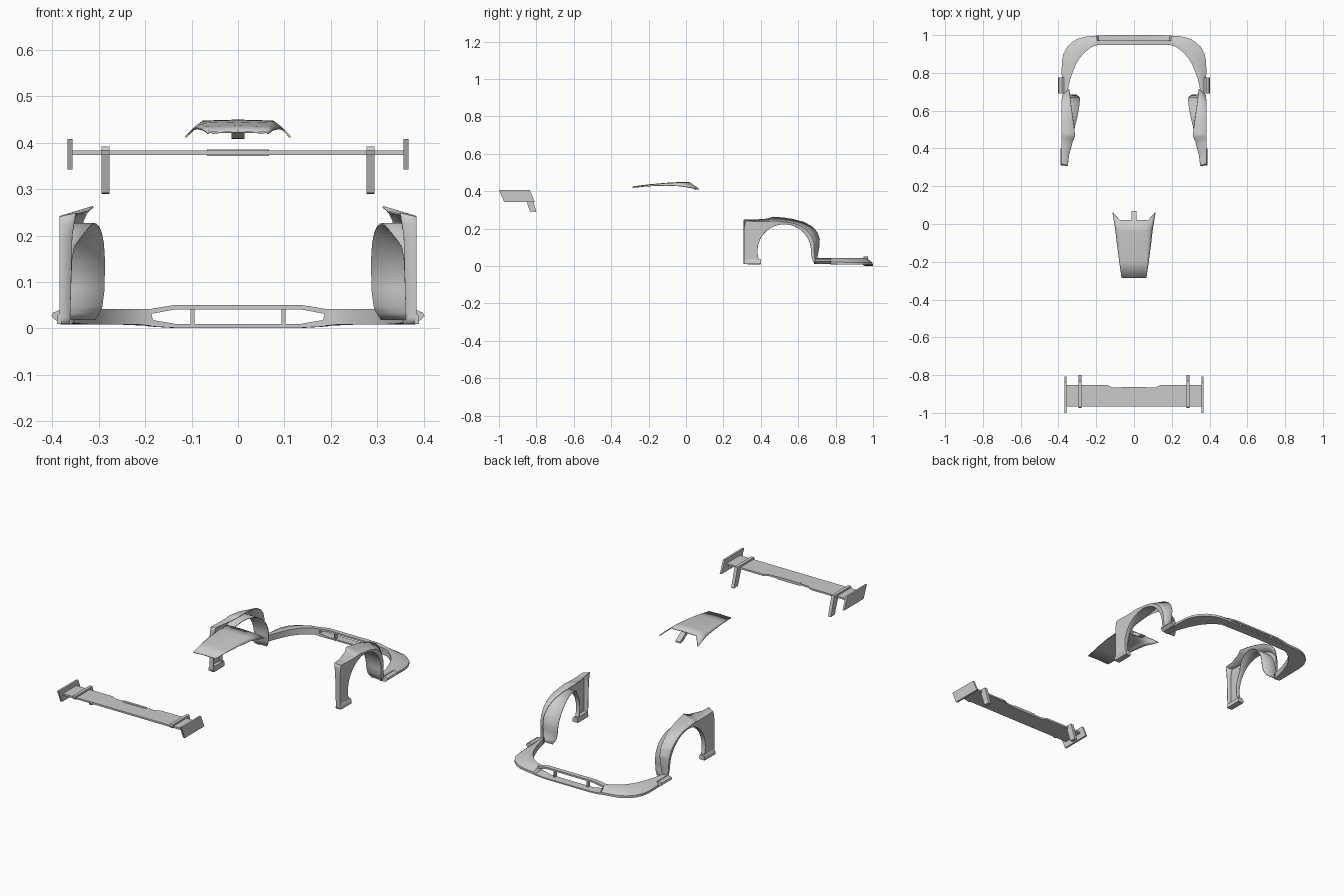
import bpy
from math import radians, cos, sin


def make(name, verts, faces, mirror=False, solid=0, angle=35):
    me = bpy.data.meshes.new(name)
    me.from_pydata(verts, [], faces)
    ob = bpy.data.objects.new(name, me)
    bpy.context.collection.objects.link(ob)
    # consistent normals, smooth with sharp edges kept
    import bmesh
    bm = bmesh.new()
    bm.from_mesh(me)
    bmesh.ops.recalc_face_normals(bm, faces=bm.faces)
    bm.to_mesh(me)
    bm.free()
    me.shade_smooth()
    me.set_sharp_from_angle(angle=radians(angle))
    if solid:
        m = ob.modifiers.new("thickness", 'SOLIDIFY')
        m.thickness, m.offset = solid, 0
    if mirror:
        ob.modifiers.new("mirror", 'MIRROR')
    return ob


def prism(name, pts, axis, a, b, mirror=False):
    """Extrude a 2D outline along an axis from a to b."""
    place = {'x': lambda p, t: (t, p[0], p[1]),
             'y': lambda p, t: (p[0], t, p[1]),
             'z': lambda p, t: (p[0], p[1], t)}[axis]
    n = len(pts)
    verts = [place(p, a) for p in pts] + [place(p, b) for p in pts]
    faces = [list(range(n)), list(range(2 * n - 1, n - 1, -1))]
    faces += [(i, (i + 1) % n, (i + 1) % n + n, i + n) for i in range(n)]
    return make(name, verts, faces, mirror)


def loft(name, rows, closed=False, cap_end=False, **kw):
    n = len(rows[0])
    verts = [v for r in rows for v in r]
    faces = []
    for i in range(len(rows) - 1):
        for j in range(n if closed else n - 1):
            k = (j + 1) % n
            faces.append((i * n + j, i * n + k, (i + 1) * n + k, (i + 1) * n + j))
    if cap_end:
        faces.append([(len(rows) - 1) * n + j for j in range(n)])
    return make(name, verts, faces, **kw)


def sym(pts):
    return pts + [(-x, y) for x, y in reversed(pts)]


def rect(a0, a1, b0, b1):
    return [(a0, b0), (a1, b0), (a1, b1), (a0, b1)]


def lerp(keys, t):
    for k0, k1 in zip(keys, keys[1:]):
        if t <= k1[0]:
            f = (t - k0[0]) / (k1[0] - k0[0])
            return [a + (b - a) * f for a, b in zip(k0[1:], k1[1:])]
    return keys[-1][1:]


# Rear wing: blade with notched edge, end plates, swan-neck struts
prism("wing_blade", sym([(.36, -.965), (.36, -.852), (.14, -.852), (.115, -.866)]),
      'z', .374, .383)
prism("wing_centre_lip", rect(-.067, .067, -.878, -.864), 'z', .372, .386)
prism("wing_end_plate", [(-1, .408), (-.836, .407), (-.808, .342), (-.972, .342)],
      'x', .357, .367, True)
prism("wing_strut", [(-.973, .383), (-.97, .392), (-.83, .392), (-.80, .29),
                     (-.834, .292), (-.862, .374), (-.97, .374)],
      'x', .277, .294, True)

# Roof scoop shell: station y, top z, top half width, edge half width, edge z, edge y
rows = []
for y, z, w, e, ez, ey in [(-.285, .423, .056, .065, .420, -.285),
                           (-.20, .434, .062, .077, .428, -.20),
                           (-.11, .442, .068, .089, .431, -.11),
                           (-.04, .446, .072, .098, .428, -.03),
                           (.02, .447, .075, .113, .412, .062)]:
    half = [(e, ey, ez), ((e + w) / 2, (y + ey) / 2, (z + ez) / 2 + .002),
            (w, y, z - .001), (w * .5, y, z)]
    rows.append(half + [(0, y, z + .001)] + [(-a, b, c) for a, b, c in reversed(half)])
loft("roof_scoop", rows, solid=.004)
prism("scoop_centre_support", [(-.01, .445), (.02, .446), (.07, .415), (.07, .408),
                               (.045, .409), (.005, .438)], 'x', -.014, .014)

# Bumper lip: outer x,y, inner x,y, inner top z, bottom z, outer top z
rows = []
for ox, oy, ix, iy, zt, zb, zo in [
        (0, 1, 0, .957, .009, .001, .008), (.14, 1, .13, .955, .009, .001, .008),
        (.19, .998, .183, .949, .018, .004, .012), (.20, .997, .19, .948, .042, .006, .018),
        (.25, .993, .21, .943, .042, .008, .02), (.29, .984, .235, .93, .042, .008, .02),
        (.325, .965, .265, .905, .042, .008, .02), (.355, .937, .29, .875, .042, .008, .02),
        (.374, .90, .308, .845, .042, .008, .02), (.382, .86, .322, .81, .042, .009, .02),
        (.383, .80, .338, .765, .042, .01, .022), (.378, .69, .356, .685, .042, .012, .03)]:
    mx, my = ix + (ox - ix) * .4, iy + (oy - iy) * .4
    rows.append([(ix, iy, zb), (ox, oy, zb), (ox, oy, zo), (mx, my, zt), (ix, iy, zt)])
loft("bumper_lip", rows, closed=True, cap_end=True, mirror=True)
prism("bumper_upper_bar", sym([(.14, .050), (.195, .041), (.195, .030), (.135, .041)]),
      'y', .948, .972)
prism("bumper_post", rect(.094, .102, .004, .044), 'y', .953, .972, True)
prism("bumper_winglet", [(.365, .012), (.386, .012), (.402, .026), (.398, .034),
                         (.382, .041), (.370, .036)], 'y', .69, .775, True)

# Wheel arch fender: angle, outline y, outline z, crown x, shoulder x, shoulder blend, liner x
keys = [(-25, .695, .02, .350, .372, .5, .308), (-15, .704, .06, .348, .374, .6, .293),
        (0, .712, .105, .346, .376, .65, .288), (15, .714, .145, .344, .378, .65, .287),
        (30, .702, .180, .342, .380, .65, .287), (45, .676, .209, .339, .382, .65, .289),
        (60, .63, .235, .333, .383, .65, .294), (75, .57, .250, .325, .383, .68, .301),
        (90, .52, .258, .318, .383, .70, .310), (105, .465, .262, .312, .383, .5, .319),
        (115, .435, .252, .325, .383, .35, .326), (130, .36, .246, .345, .383, .15, .342),
        (138, .31, .247, .350, .383, .10, .352), (150, .31, .20, .357, .383, .02, .357),
        (180, .31, .08, .360, .383, .02, .360), (209, .31, .01, .362, .383, .02, .362)]
rows = []
angles = sorted(set(range(-25, 210, 6)) | {k[0] for k in keys})
for t in angles:
    oy, oz, cx, sx, f, lx = lerp(keys, t)
    ay = .525 + .145 * cos(radians(t))
    az = .08 + .145 * sin(radians(t))
    if t < 0:
        ay = .67 + .015 * (t / 25) ** 2
    sy, sz = oy + (ay - oy) * f, oz + (az - oz) * f
    rows.append([(cx, oy, oz), (sx, sy, sz), (sx - .003, ay, az),
                 (sx - .012, ay, az), (lx, ay, az)])
loft("fender", rows, mirror=True, solid=.004)
prism("fender_foot", [(.358, .01), (.390, .01), (.390, .026), (.383, .036), (.362, .036)],
      'y', .31, .40, True)
